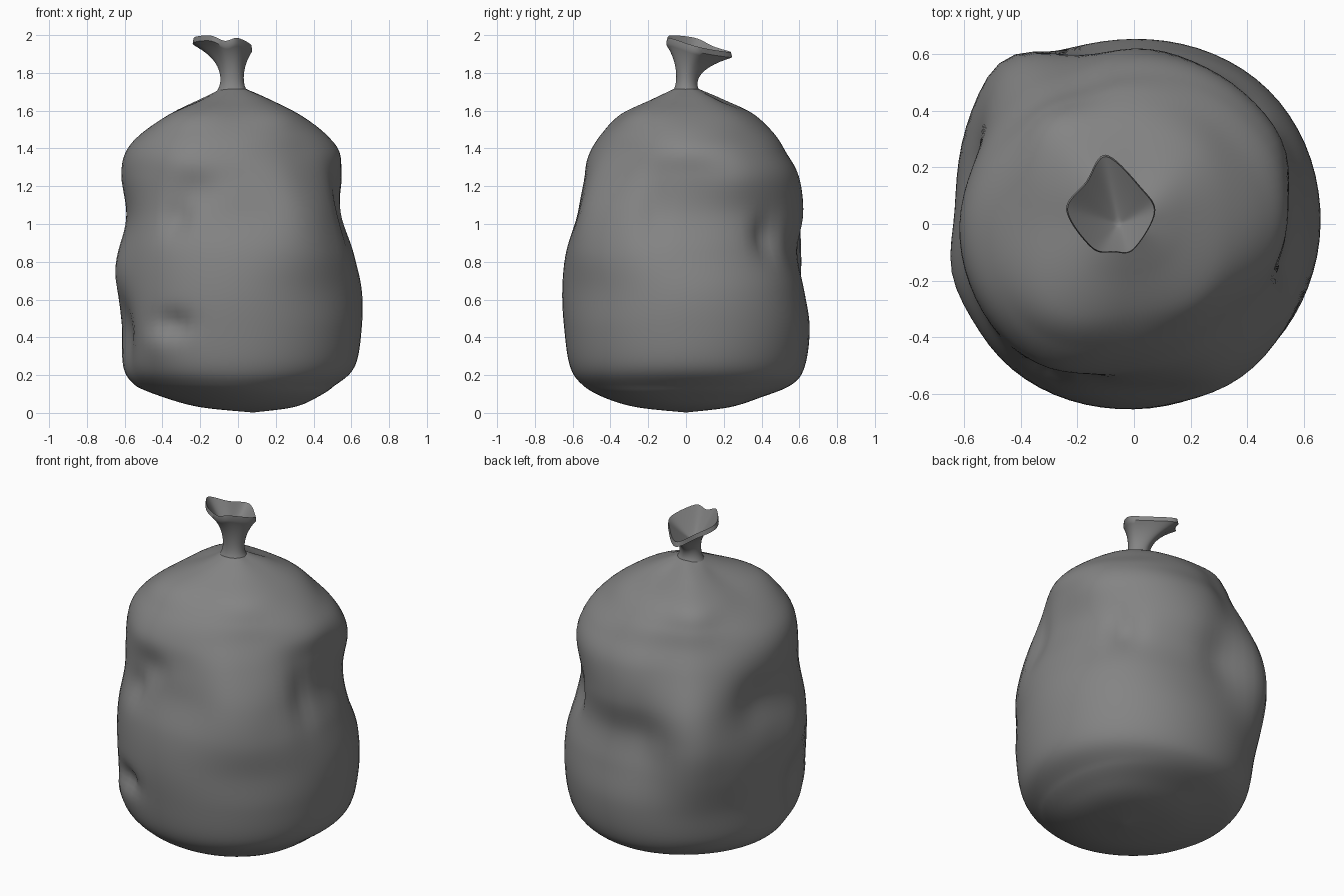
import bpy, bmesh
from math import sin, cos, pi, radians, exp, degrees

N = 72  # points around each ring

# Dark grey plastic
PLASTIC = bpy.data.materials.new("grey_plastic")
PLASTIC.diffuse_color = (0.23, 0.23, 0.23, 1)


def spline(pts, t, closed=False):
    """Catmull-Rom through tuples; t counted in control points."""
    n = len(pts)
    i = int(t) if closed else min(int(t), n - 2)
    f = t - i
    pick = (lambda k: pts[k % n]) if closed else (lambda k: pts[max(0, min(n - 1, k))])
    a, b, c, d = (pick(i + k) for k in (-1, 0, 1, 2))
    return tuple(0.5 * (2 * q + (r - p) * f + (2 * p - 5 * q + 4 * r - s) * f * f
                        + (3 * q - p - 3 * r + s) * f ** 3) for p, q, r, s in zip(a, b, c, d))


def loft(name, rings):
    """Skin rings of equal length, closing the first and last with a face."""
    bm = bmesh.new()
    vs = [[bm.verts.new(p) for p in ring] for ring in rings]
    for a, b in zip(vs, vs[1:]):
        for j in range(N):
            k = (j + 1) % N
            bm.faces.new((a[j], a[k], b[k], b[j]))
    bm.faces.new(vs[0][::-1])
    bm.faces.new(vs[-1])
    me = bpy.data.meshes.new(name)
    bm.to_mesh(me)
    bm.free()
    for p in me.polygons:
        p.use_smooth = True
    me.materials.append(PLASTIC)
    ob = bpy.data.objects.new(name, me)
    bpy.context.collection.objects.link(ob)
    return ob


# Sack sections: height, then radius every 45 degrees from +x anticlockwise
SECTIONS = [
    (0.003, .01, .01, .01, .01, .01, .01, .01, .01),
    (0.03, .23, .24, .23, .25, .26, .27, .26, .24),
    (0.08, .38, .40, .39, .41, .42, .42, .43, .41),
    (0.15, .52, .55, .56, .55, .55, .55, .55, .54),
    (0.25, .62, .635, .63, .63, .61, .63, .615, .62),
    (0.45, .655, .67, .655, .665, .615, .66, .645, .65),
    (0.65, .655, .66, .63, .70, .63, .67, .655, .65),
    (0.85, .61, .61, .60, .715, .625, .66, .635, .66),
    (1.05, .545, .59, .63, .685, .60, .625, .575, .62),
    (1.25, .54, .60, .60, .61, .62, .61, .545, .535),
    (1.38, .535, .545, .53, .545, .595, .585, .495, .47),
    (1.48, .46, .45, .465, .495, .51, .525, .43, .42),
    (1.58, .325, .345, .35, .42, .36, .42, .325, .34),
    (1.66, .165, .19, .165, .24, .19, .21, .175, .17),
    (1.715, .04, .055, .065, .08, .095, .08, .06, .05),
]
# Dents and creases: angle, height, depth, angular spread, vertical spread
DENTS = [
    (160, 1.00, .055, 12, .14), (103, .90, .04, 9, .17), (127, .86, -.035, 8, .24),
    (238, 1.03, .04, 4, .07), (238, .47, .045, 6, .05), (230, .37, -.02, 7, .07),
    (45, .93, .045, 5, .08), (248, 1.18, .03, 8, .07), (268, 1.24, .01, 10, .06),
    (343, 1.05, .025, 5, .13), (322, .95, .01, 8, .15), (198, .42, .04, 8, .15),
    (195, .75, -.035, 10, .12), (27, 1.25, -.02, 10, .10), (240, 1.33, -.015, 10, .07),
    (112, 1.25, .02, 8, .16), (297, 1.10, -.015, 8, .16), (130, 1.55, -.02, 9, .10),
]


def sack_point(row, a):
    z = row[0]
    deg = degrees(a)
    r = spline([(v,) for v in row[1:]], deg / 45, True)[0]
    for da, dz, depth, sa, sz in DENTS:
        d = (deg - da + 180) % 360 - 180
        r -= depth * exp(-0.5 * ((d / sa) ** 2 + ((z - dz) / sz) ** 2))
    cx = 0.08 * max(0, 1 - z / 0.14)
    return (cx + r * cos(a), r * sin(a), z)


ANGLES = [2 * pi * j / N for j in range(N)]
STEPS = 7
rows = [spline(SECTIONS, i / STEPS) for i in range((len(SECTIONS) - 1) * STEPS + 1)]
loft("sack", [[sack_point(r, a) for a in ANGLES] for r in rows])

# Tied neck flaring into a crumpled open mouth
LIP = [(.075, .04, 1.945), (.025, .13, 1.925), (-.10, .245, 1.91), (-.17, .15, 1.94),
       (-.24, .05, 1.985), (-.15, -.085, 1.998), (-.07, -.10, 1.97), (0, -.09, 1.985)]
lip = [spline(LIP, j * 8 / N, True) for j in range(N)]


def neck_ring(flare, rise, z0, radius, drop=0.0, cx=-.03):
    ring = []
    for a, (lx, ly, lz) in zip(ANGLES, lip):
        x, y = cx + radius * cos(a), .003 + radius * .9 * sin(a)
        ring.append((x + (lx - x) * flare, y + (ly - y) * flare,
                     z0 + (lz - drop - z0) * rise))
    return ring


K = 16
outer = [neck_ring((i / K) ** 3.2, i / K, 1.69, .057 + .035 * (1 - i / K) ** 7, .028)
         for i in range(K + 1)]
inner = [neck_ring(.97 * (1 - i / K), (1 - i / K) ** 1.2, 1.82, .01, 0, -.055)
         for i in range(K + 1)]
neck = loft("tied_neck", outer + inner)
bpy.context.view_layer.objects.active = neck
neck.select_set(True)
bpy.ops.object.shade_smooth_by_angle(angle=radians(50))
